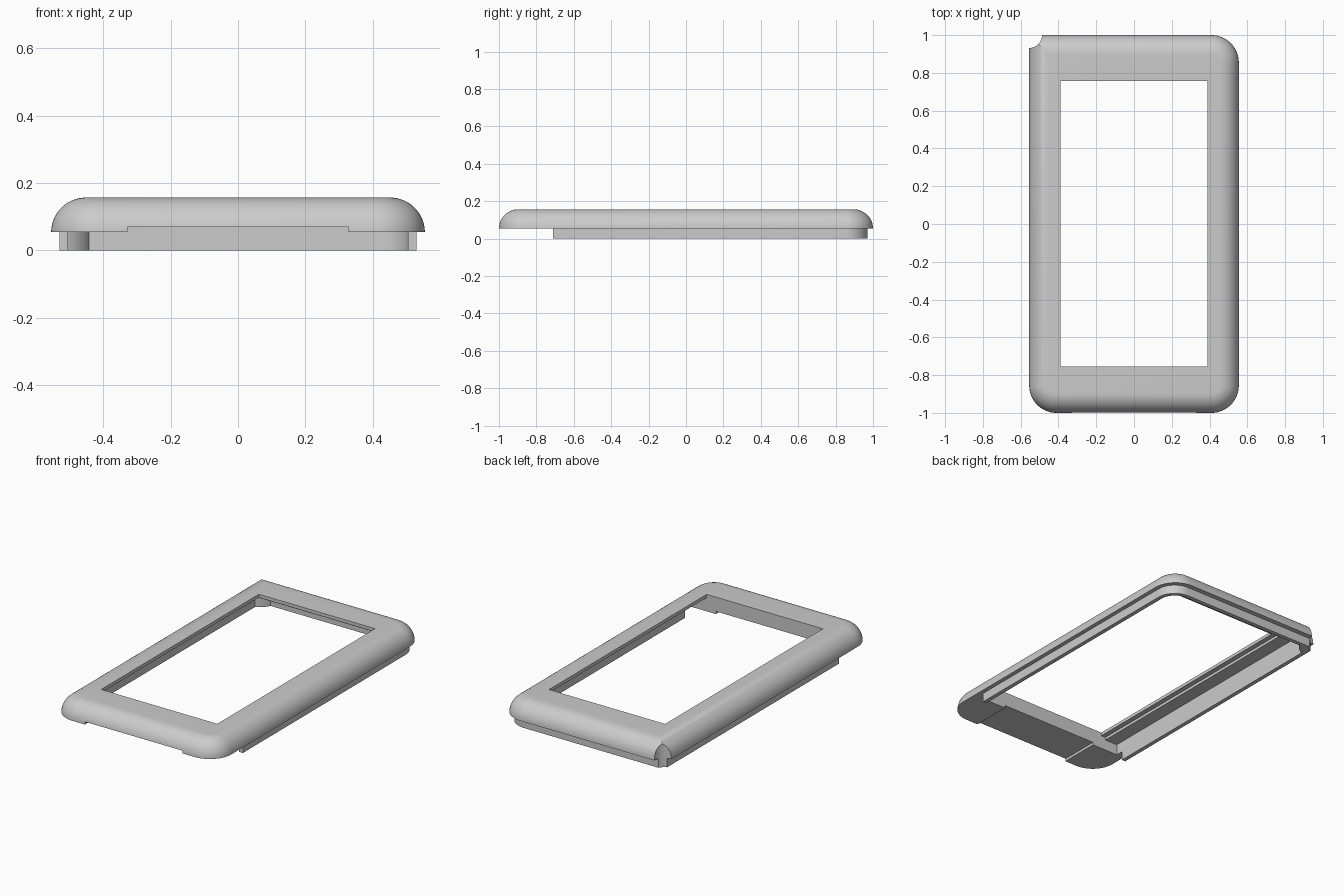
import bpy, bmesh, math

cube = bpy.data.objects.get("Cube")
if cube:
    bpy.data.objects.remove(cube, do_unlink=True)

grey = bpy.data.materials.new("plain grey")
grey.use_nodes = True
colour = (0.6, 0.6, 0.6, 1)
grey.diffuse_color = colour
grey.node_tree.nodes["Principled BSDF"].inputs["Base Color"].default_value = colour

STEPS = 14
HX, HY = 0.555, 1.0          # half width and half length of the cover
RIM, TOP = 0.054, 0.157      # heights of the rim and the top face


def outline(x, y0, y1, radii):
    """Plan with corner radii, in order: back left, back right, front right, front left."""
    pts = []
    corners = [(x, y1, -1, -1), (-x, y1, 1, -1), (-x, y0, 1, 1), (x, y0, -1, 1)]
    for i, ((cx, cy, sx, sy), r) in enumerate(zip(corners, radii)):
        if r == 0:
            pts.append((cx, cy))
            continue
        for k in range(STEPS + 1):
            a = math.pi / 2 * (i + k / STEPS)
            pts.append((cx + sx * r + r * math.cos(a), cy + sy * r + r * math.sin(a)))
    return pts


def loft(name, rings):
    """Closed solid through a stack of (outline, height) rings."""
    bm = bmesh.new()
    loops = [[bm.verts.new((x, y, z)) for x, y in pts] for pts, z in rings]
    for low, high in zip(loops, loops[1:]):
        n = len(low)
        for i in range(n):
            j = (i + 1) % n
            bm.faces.new((low[i], low[j], high[j], high[i]))
    bm.faces.new(loops[0][::-1])
    bm.faces.new(loops[-1])
    bmesh.ops.recalc_face_normals(bm, faces=bm.faces)
    mesh = bpy.data.meshes.new(name)
    bm.to_mesh(mesh)
    bm.free()
    mesh.materials.append(grey)
    obj = bpy.data.objects.new(name, mesh)
    bpy.context.collection.objects.link(obj)
    return obj


def prism(name, pts, z0, z1):
    return loft(name, [(pts, z0), (pts, z1)])


def post(name, radius):
    """Round post standing on the square corner."""
    pts = [(-HX + radius * math.cos(a), HY + radius * math.sin(a))
           for a in (math.tau * k / 48 for k in range(48))]
    return prism(name, pts, -0.2, 0.3)


def combine(target, tool, operation):
    mod = target.modifiers.new(operation, 'BOOLEAN')
    mod.operation, mod.solver, mod.object = operation, 'EXACT', tool
    bpy.context.view_layer.objects.active = target
    bpy.ops.object.modifier_apply(modifier=mod.name)
    bpy.data.objects.remove(tool, do_unlink=True)


# Rounded shell with one square corner
rings = []
for k in range(STEPS + 1):
    a = math.pi / 2 * k / STEPS
    d = 0.103 * (1 - math.cos(a))
    r = 0.145 - d
    rings.append((outline(HX - d, d - HY, HY - d, (r, 0, r, r)),
                  RIM + (TOP - RIM) * math.sin(a)))
frame = loft("cover_frame", rings)

# Lip hanging below the sides and back
combine(frame, prism("lip", outline(0.53, -0.71, 0.97, (0.12, 0, 0, 0)), 0, 0.1), 'UNION')

# Hollow underside, leaving a wall around the corner bite
cavity = prism("cavity", outline(0.505, -0.755, 0.945, (0.095, 0, 0, 0)), -0.1, 0.12)
combine(cavity, post("corner_wall", 0.125), 'DIFFERENCE')
combine(frame, cavity, 'DIFFERENCE')

# Recess under the top plate, screen opening, front notch and corner bite
square = (0, 0, 0, 0)
combine(frame, prism("recess", outline(0.42, -0.755, 0.785, square), 0.08, 0.137), 'DIFFERENCE')
combine(frame, prism("opening", outline(0.39, -0.755, 0.757, square), -0.15, 0.3), 'DIFFERENCE')
combine(frame, prism("notch", outline(0.328, -1.2, -0.7, square), -0.12, 0.07), 'DIFFERENCE')
combine(frame, post("corner_bite", 0.068), 'DIFFERENCE')

bpy.ops.object.select_all(action='DESELECT')
frame.select_set(True)
bpy.context.view_layer.objects.active = frame
bpy.ops.object.shade_smooth_by_angle(angle=math.radians(30))
